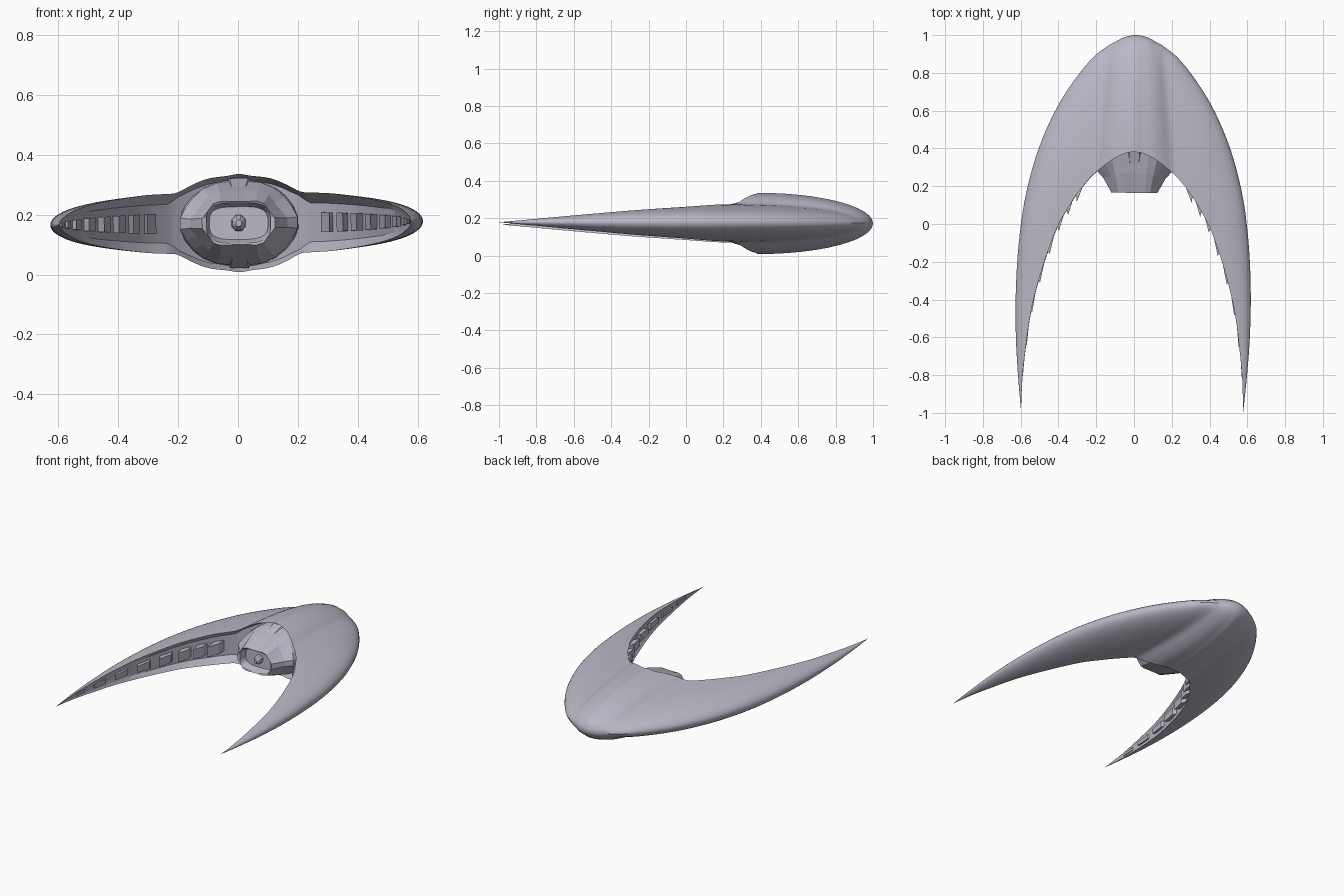
import bpy, bmesh, math
from mathutils import Vector, Matrix

cube = bpy.data.objects.get("Cube")
if cube:
    bpy.data.objects.remove(cube)

MID = 0.172
TILT = Matrix.Rotation(math.radians(-0.6), 4, 'Z') @ Matrix.Rotation(math.radians(-0.6), 4, 'Y')

mat = bpy.data.materials.new("pale lavender grey")
mat.use_nodes = True
mat.diffuse_color = (0.5, 0.48, 0.57, 1)
mat.node_tree.nodes["Principled BSDF"].inputs["Base Color"].default_value = (0.5, 0.48, 0.57, 1)


def finish(name, bm, smooth=None):
    """Turn a bmesh (modelled around z = 0) into a named object."""
    bmesh.ops.remove_doubles(bm, verts=bm.verts, dist=0.0004)
    bmesh.ops.recalc_face_normals(bm, faces=bm.faces)
    bmesh.ops.transform(bm, matrix=Matrix.Translation((0, 0, MID)) @ TILT, verts=bm.verts)
    me = bpy.data.meshes.new(name)
    bm.to_mesh(me)
    bm.free()
    me.materials.append(mat)
    ob = bpy.data.objects.new(name, me)
    bpy.context.collection.objects.link(ob)
    if smooth:
        bpy.ops.object.select_all(action='DESELECT')
        ob.select_set(True)
        bpy.context.view_layer.objects.active = ob
        bpy.ops.object.shade_smooth_by_angle(angle=math.radians(smooth))
    return ob


def loft(bm, loops, cap=True):
    rows = [[bm.verts.new(p) for p in loop] for loop in loops]
    n = len(rows[0])
    for a, b in zip(rows, rows[1:]):
        for i in range(n):
            bm.faces.new((a[i], a[(i + 1) % n], b[(i + 1) % n], b[i]))
    if cap:
        bm.faces.new(rows[-1])


# Hull stations from centre to wing tip: inner x, y, outer x, y, half height
HALF = [
    (0, .38, 0, 1, .164), (.04, .376, .03, .997, .158), (.1, .35, .07, .985, .15),
    (.15, .315, .11, .963, .132), (.205, .27, .15, .94, .104), (.24, .235, .24, .865, .1),
    (.3, .16, .36, .705, .097), (.35, .08, .45, .54, .091), (.4, -.01, .525, .345, .084),
    (.45, -.14, .58, .12, .075), (.5, -.3, .61, -.12, .063), (.54, -.47, .622, -.36, .048),
    (.565, -.65, .62, -.58, .032), (.582, -.82, .608, -.78, .016), (.588, -.995, .588, -.995, 0)]
LAST = len(HALF) - 1


def raw(i):
    i = max(-LAST, min(LAST, i))
    a, b, c, d, h = HALF[abs(i)]
    s = -1 if i < 0 else 1
    return Vector((s * a, b, s * c, d, h))


def station(t):
    """Smooth interpolation; t runs from -LAST (right tip) to LAST (left tip)."""
    i = min(math.floor(t), LAST - 1)
    f = t - i
    p, q, r, s = (raw(i + k) for k in (-1, 0, 1, 2))
    v = q + f * .5 * (r - p + f * (2 * p - 5 * q + 4 * r - s + f * (3 * (q - r) + s - p)))
    return Vector((v[0], v[1], 0)), Vector((v[2], v[3], 0)), v[4]


def section(t, steps=12):
    inner, outer, h = station(t)
    upper = []
    for k in range(steps + 1):
        a = math.pi / 2 * k / steps
        p = outer.lerp(inner, 1 - math.cos(a))
        upper.append(Vector((p.x, p.y, h * math.sin(a))))
    # recessed channel along the inner edge
    w = min(1, max(0, abs(t) - 4))
    back = inner.lerp(outer, .1)
    upper.append(Vector((back.x, back.y, h * (.88 - .23 * w))))
    lower = [Vector((p.x, p.y, -p.z)) for p in reversed(upper[1:])]
    return upper + lower


# Crescent hull
bm = bmesh.new()
SUB = 4
loft(bm, [section(k / SUB) for k in range(-LAST * SUB, LAST * SUB + 1)], cap=False)
bmesh.ops.dissolve_degenerate(bm, dist=0.0002, edges=bm.edges)
finish("crescent_hull", bm, 32)

# Window blocks along the inner channel of each wing
for side, label in ((1, "left"), (-1, "right")):
    bm = bmesh.new()
    for k in range(8):
        t0 = 5.6 + .97 * k
        pts = []
        for t, push in ((t0, -.005), (t0 + .55, -.06)):
            inner, outer, h = station(side * t)
            for f in (.12, push):
                p = inner.lerp(outer, f)
                pts += [bm.verts.new((p.x, p.y, z * h)) for z in (-.34, .34)]
        bmesh.ops.convex_hull(bm, input=pts)
    bmesh.ops.dissolve_limit(bm, angle_limit=.02, verts=bm.verts, edges=bm.edges)
    finish(label + "_wing_windows", bm)


def ring(rx, rz, y, bow=0, groove=1, power=1, n=24):
    """Rounded loop in the xz plane; bow sweeps the sides forward."""
    loop = []
    for i in range(n):
        a = 2 * math.pi * (i + .5) / n
        c, s = math.cos(a), math.sin(a)
        g = groove if i % 4 in (1, 2) else 1
        x = rx * g * math.copysign(abs(c) ** power, c)
        z = rz * g * math.copysign(abs(s) ** power, s)
        loop.append(Vector((x, y - bow * (x / rx) ** 2, z)))
    return loop


# Faceted cockpit cone with a recessed front port
bm = bmesh.new()
loft(bm, [ring(.2, .148, .46, .1), ring(.198, .145, .385, .11, .97),
          ring(.165, .118, .27, .03, .92), ring(.122, .078, .165, 0, .93, .75),
          ring(.108, .068, .17, 0, 1, .6), ring(.098, .055, .215, 0, 1, .6)])
finish("cockpit_cone", bm)

# Small emitter at the centre of the port
bm = bmesh.new()
loft(bm, [ring(.026, .03, .22, n=8), ring(.022, .026, .19, n=8), ring(.01, .012, .17, n=8)])
finish("port_emitter", bm)

# Shallow brow plates above and below the cockpit mouth
bm = bmesh.new()
for s in (1, -1):
    pts = [bm.verts.new((x * w, y, s * z)) for x in (-1, 1)
           for w, y, z in ((.03, .4, .15), (.045, .39, .13), (.022, .3, .115), (.022, .3, .095))]
    bmesh.ops.convex_hull(bm, input=pts)
finish("brow_plates", bm)
